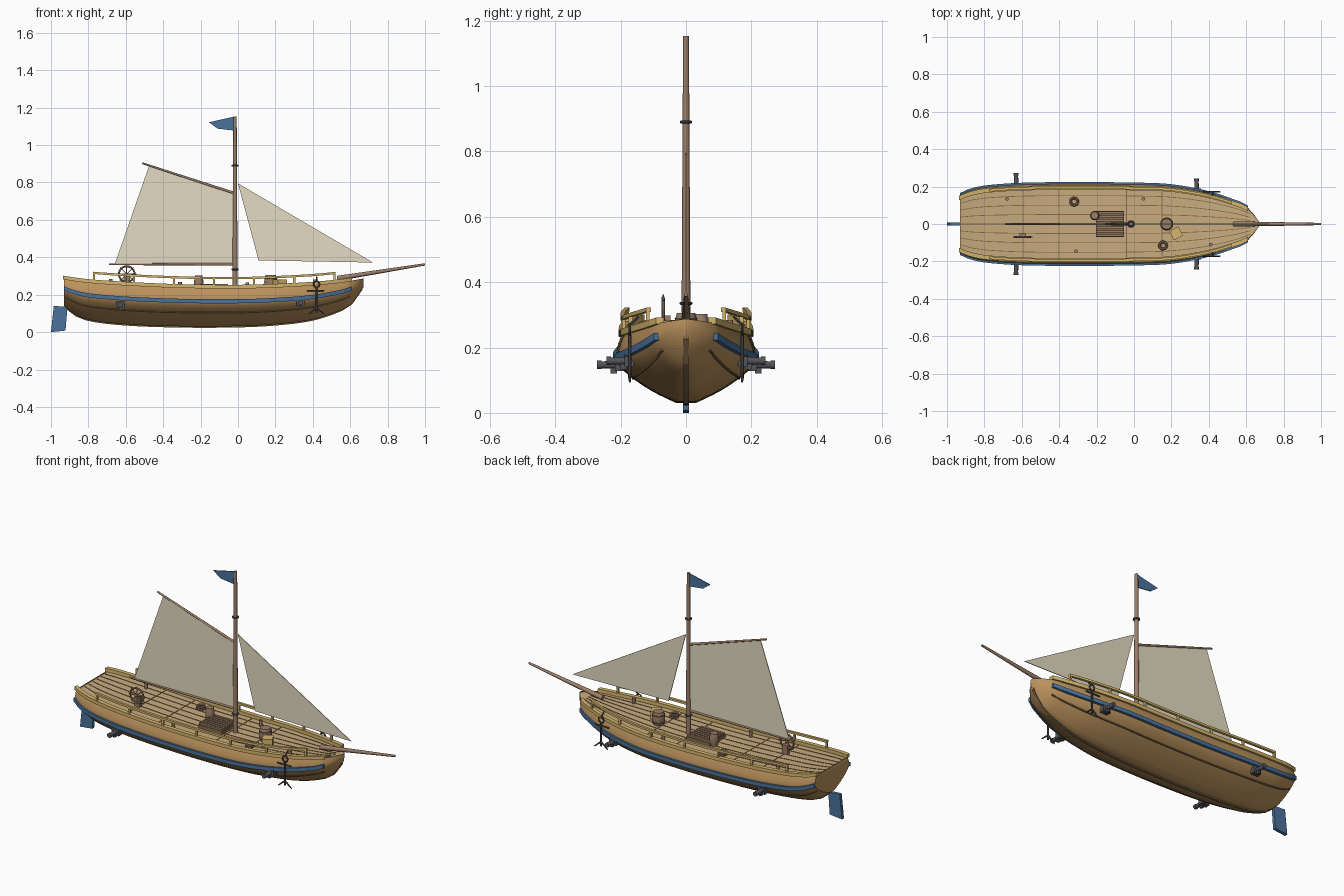
import bpy, bmesh, math
from mathutils import Vector

if "Cube" in bpy.data.objects:
    bpy.data.objects.remove(bpy.data.objects["Cube"])


def mat(name, r, g, b):
    m = bpy.data.materials.new(name)
    m.diffuse_color = (r, g, b, 1)
    m.use_nodes = True
    m.node_tree.nodes["Principled BSDF"].inputs["Base Color"].default_value = m.diffuse_color
    return m


HULL = mat("hull_wood", .50, .29, .11)
DECK = mat("deck_wood", .58, .41, .21)
GOLD = mat("rail_wood", .66, .46, .15)
BLUE = mat("blue_paint", .07, .17, .33)
SPAR = mat("spar_wood", .33, .21, .14)
SAIL = mat("canvas", .78, .71, .54)
IRON = mat("iron", .09, .09, .10)
SEAM = mat("seam", .24, .15, .07)


def make(name, verts, faces, m, smooth=False):
    me = bpy.data.meshes.new(name)
    me.from_pydata([tuple(v) for v in verts], [], faces)
    bm = bmesh.new()
    bm.from_mesh(me)
    bmesh.ops.recalc_face_normals(bm, faces=bm.faces)
    bm.to_mesh(me)
    bm.free()
    me.materials.append(m)
    ob = bpy.data.objects.new(name, me)
    bpy.context.collection.objects.link(ob)
    if smooth:
        bpy.context.view_layer.objects.active = ob
        bpy.ops.object.select_all(action='DESELECT')
        ob.select_set(True)
        bpy.ops.object.shade_smooth_by_angle(angle=math.radians(40))
    return ob


def loft(name, rings, m, closed=True, smooth=False):
    n = len(rings[0])
    faces = [(i * n + j, i * n + (j + 1) % n, (i + 1) * n + (j + 1) % n, (i + 1) * n + j)
             for i in range(len(rings) - 1) for j in range(n if closed else n - 1)]
    faces += [tuple(range(n)), tuple(range((len(rings) - 1) * n, len(rings) * n))]
    return make(name, [v for r in rings for v in r], faces, m, smooth)


def sweep(name, path, w, h, m):
    # rectangular bar following a path that runs mostly along x
    return loft(name, [[(x, y + a * w / 2, z + b * h / 2) for a, b in ((-1, -1), (1, -1), (1, 1), (-1, 1))]
                       for x, y, z in path], m)


def rod(name, a, b, r1, r2, m, n=12, mid=None):
    # tapered round bar between two points, optional bulge radius in the middle
    a, b = Vector(a), Vector(b)
    q = (b - a).to_track_quat('Z', 'Y')
    prof = [(0, r1), (1, r2)] if mid is None else [(0, r1), (.25, (r1 + 2 * mid) / 3), (.5, mid),
                                                   (.75, (r2 + 2 * mid) / 3), (1, r2)]
    rings = [[a.lerp(b, t) + q @ Vector((r * math.cos(k * math.tau / n), r * math.sin(k * math.tau / n), 0))
              for k in range(n)] for t, r in prof]
    return loft(name, rings, m, smooth=True)


def box(name, c, s, m, rz=0):
    v = [(x, y) for x, y in ((-.5, -.5), (.5, -.5), (.5, .5), (-.5, .5))]
    co, si = math.cos(rz), math.sin(rz)
    return loft(name, [[(c[0] + x * s[0] * co - y * s[1] * si, c[1] + x * s[0] * si + y * s[1] * co, c[2] + d * s[2])
                        for x, y in v] for d in (-.5, .5)], m)


def ring(name, c, R, r, m, upright=False):
    rot = (math.pi / 2, 0, 0) if upright else (0, 0, 0)
    bpy.ops.mesh.primitive_torus_add(location=c, rotation=rot, major_radius=R, minor_radius=r,
                                     major_segments=24, minor_segments=8)
    ob = bpy.context.object
    ob.name = name
    ob.data.materials.append(m)
    bpy.ops.object.shade_smooth_by_angle()


def plate(name, pts, t, m):
    return loft(name, [[(x, y, z) for x, z in pts] for y in (-t / 2, t / 2)], m)


# Hull stations: x, keel height, sheer height, half beam
ST = [(-.93, .14, .285, .155), (-.88, .098, .277, .177), (-.8, .066, .267, .195), (-.6, .042, .253, .21),
      (-.3, .031, .24, .213), (0, .032, .237, .211), (.2, .042, .242, .202), (.4, .068, .253, .165),
      (.55, .118, .267, .115), (.61, .155, .276, .087), (.672, .243, .287, .008)]
SEC = [(.14, 0), (.48, .17), (.8, .39), (.94, .53), (1, .66), (.98, .82), (.91, 1)]


def smooth_at(T, x, k):
    # cubic interpolation of column k in a table sorted by its first column
    i = max(j for j in range(len(T) - 1) if T[j][0] <= x or j == 0)

    def slope(j):
        a, b = max(j - 1, 0), min(j + 1, len(T) - 1)
        return (T[b][k] - T[a][k]) / (T[b][0] - T[a][0])
    d = T[i + 1][0] - T[i][0]
    t = (x - T[i][0]) / d
    return ((2 * t**3 - 3 * t * t + 1) * T[i][k] + (t**3 - 2 * t * t + t) * d * slope(i)
            + (3 * t * t - 2 * t**3) * T[i + 1][k] + (t**3 - t * t) * d * slope(i + 1))


def half(x, f):
    # half width and height of the hull at x and height fraction f
    zk, zs, w = (smooth_at(ST, x, k) for k in (1, 2, 3))
    wf = smooth_at([(b, a) for a, b in SEC], f, 1)
    return w * wf, zk + (zs - zk) * f


def span(a, b, n):
    return [a + (b - a) * i / n for i in range(n + 1)]


def deck_z(x):
    return half(x, 1)[1] - .008


# Hull shell and deck
XS = span(-.93, .672, 48)
FS = [0, .06, .12, .18, .25, .32, .39, .46, .53, .6, .66, .74, .82, .91, 1]
loft("hull", [[(x, s * half(x, f)[0], half(x, f)[1]) for s, fs in ((-1, FS[::-1]), (1, FS)) for f in fs]
              for x in XS], HULL, closed=False, smooth=True)
loft("deck", [[(x, half(x, 1)[0] * a, deck_z(x)) for a in (-1, 1)] + [(x, half(x, 1)[0] * a, deck_z(x) - .01)
     for a in (1, -1)] for x in XS], DECK)
for a in (-.78, -.52, -.26, 0, .26, .52, .78):
    sweep("deck_seam", [(x, half(x, 1)[0] * a, deck_z(x)) for x in span(-.925, .62, 24)], .004, .004, SEAM)
for x in (-.59, -.405, -.04, .15):
    box("deck_butt_seam", (x, 0, deck_z(x)), (.004, 1.9 * half(x, 1)[0], .004), SEAM)

# Keel and stem
sweep("keel", [(x, 0, half(x, 0)[1]) for x in span(-.92, .665, 30)], .014, .014, SEAM)

# Wales, caps, railings, guns and anchors on both sides
for s in (-1, 1):
    sweep("blue_wale", [(x, s * (half(x, .65)[0] + .002), half(x, .65)[1]) for x in span(-.93, .61, 36)],
          .018, .022, BLUE)
    sweep("lower_strake", [(x, s * half(x, .36)[0], half(x, .36)[1]) for x in span(-.92, .6, 30)], .006, .006, SEAM)
    sweep("gunwale_cap", [(x, s * half(x, 1)[0], half(x, 1)[1] + .006) for x in span(-.935, .61, 36)],
          .024, .02, GOLD)
    sweep("hand_rail", [(x, s * half(x, 1)[0], half(x, 1)[1] + .052) for x in span(-.775, .52, 30)],
          .014, .012, GOLD)
    for x in span(-.77, .515, 6):
        y, z = half(x, 1)
        box("rail_post", (x, s * y, z + .026), (.011, .011, .05), GOLD)
    for x, end in ((-.63, .273), (.335, .243)):
        y, z = half(x, .66)[0], .147 + .012 * (x > 0)
        box("gun_port", (x, s * (y - .006), z), (.046, .03, .038), IRON)
        rod("gun_barrel", (x, s * (y - .03), z), (x, s * end, z), .014, .010, IRON)
        rod("gun_muzzle", (x, s * (end - .014), z), (x, s * end, z), .013, .013, IRON)
        box("gun_bracket", (x, s * (y + .012), z - .018), (.014, .02, .016), IRON)
    ya = s * .172
    rod("anchor_shank", (.42, ya, .105), (.42, ya, .24), .005, .005, IRON, 8)
    rod("anchor_stock", (.37, ya, .222), (.46, ya, .222), .004, .004, IRON, 8)
    ring("anchor_ring", (.42, ya, .256), .016, .004, IRON, True)
    for d in (-1, 1):
        rod("anchor_arm", (.42, ya, .13), (.42 + d * .042, ya, .095), .005, .003, IRON, 8)
    rod("anchor_hanger", (.42, ya, .27), (.42, s * half(.42, 1)[0], .295), .004, .004, IRON, 8)

# Mast, spars and collars
rod("mast", (-.016, 0, .22), (-.016, 0, 1.153), .014, .009, SPAR, 16)
ring("mast_collar_low", (-.016, 0, .335), .015, .005, IRON)
ring("mast_collar_high", (-.016, 0, .89), .014, .005, IRON)
rod("boom", (-.69, 0, .363), (-.016, 0, .363), .005, .007, SPAR)
rod("gaff", (-.512, 0, .903), (-.016, 0, .742), .005, .007, SPAR)
rod("bowsprit", (.53, 0, .287), (1, 0, .362), .014, .006, SPAR)

# Sails and flag
plate("main_sail", [(-.475, .89), (-.018, .738), (-.018, .365), (-.658, .367)], .004, SAIL)
plate("jib_sail", [(0, .795), (.722, .372), (.11, .383)], .004, SAIL)
plate("flag", [(-.016, 1.153), (-.155, 1.122), (-.11, 1.088), (-.016, 1.077)], .005, BLUE)

# Rudder
plate("rudder", [(-.985, .14), (-.912, .135), (-.922, .008), (-1, 0)], .018, BLUE)

# Steering wheel on its stand
W = (-.595, -.07, .31)
box("wheel_stand", (W[0], W[1] + .012, .268), (.034, .022, .06), SPAR)
ring("wheel_rim", W, .042, .005, SPAR, True)
for i in range(4):
    c, d = math.cos(i * math.pi / 4) * .052, math.sin(i * math.pi / 4) * .052
    rod("wheel_spoke", (W[0] - c, W[1], W[2] - d), (W[0] + c, W[1], W[2] + d), .0025, .0025, SPAR, 6)

# Cargo hatch with slats
box("hatch_frame", (-.128, 0, .238), (.15, .14, .02), SEAM)
for i in range(7):
    box("hatch_slat", (-.128, -.06 + i * .02, .252), (.148, .013, .012), SPAR)

# Barrels, crate, rope coils and bollards
rod("small_barrel", (-.21, .045, .232), (-.21, .045, .302), .02, .02, SPAR, 16, .025)
rod("large_barrel", (.175, 0, .232), (.175, 0, .306), .028, .028, SPAR, 16, .035)
for z in (.248, .288):
    ring("barrel_hoop", (.175, 0, z), .032, .003, IRON)
box("crate", (.225, -.05, .257), (.055, .055, .05), GOLD, math.radians(28))
for x, y in ((-.32, .12), (.155, -.115)):
    for k in range(2):
        ring("rope_coil", (x, y, deck_z(x) + .007 + .011 * k), .019, .007, SPAR)
for x, y in ((-.68, .135), (.05, .135), (-.31, -.145), (.41, -.11)):
    rod("bollard", (x, y, deck_z(x)), (x, y, deck_z(x) + .035), .008, .010, SPAR, 10)
